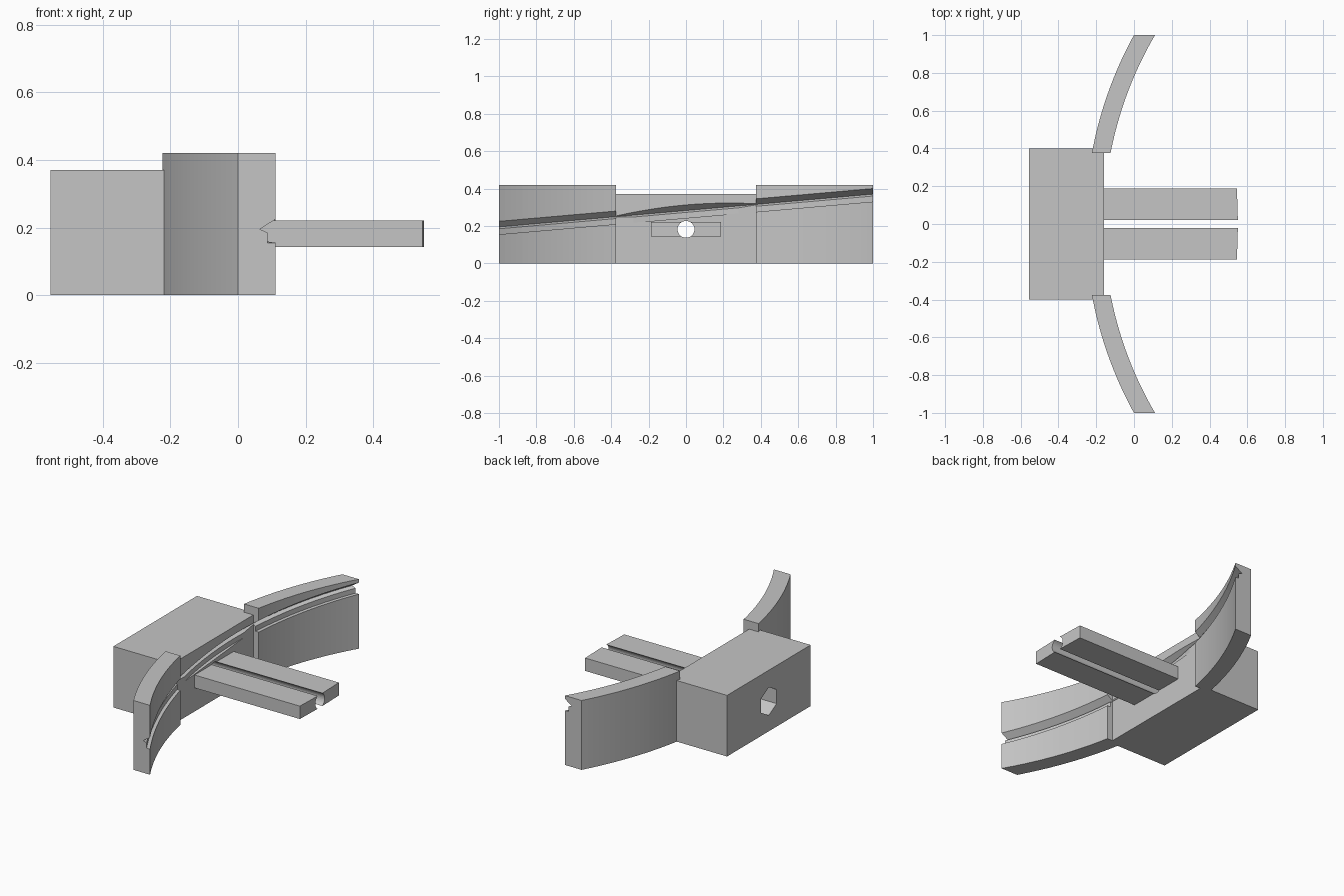
import bpy, bmesh, math
from mathutils import Matrix

if "Cube" in bpy.data.objects:
    bpy.data.objects.remove(bpy.data.objects["Cube"], do_unlink=True)

ARC_X = 1.82                 # x of the centre of the curved track
R_IN, R_OUT = 1.98, 2.077    # faces of the curved walls
SLOPE = 0.0875               # rise of the groove along y
BORE_Z = 0.182

grey = bpy.data.materials.new("plain_grey")
grey.use_nodes = True
colour = (0.56, 0.56, 0.56, 1)
grey.diffuse_color = colour
grey.node_tree.nodes["Principled BSDF"].inputs["Base Color"].default_value = colour


def finish(name, bm):
    bmesh.ops.recalc_face_normals(bm, faces=bm.faces)
    mesh = bpy.data.meshes.new(name)
    bm.to_mesh(mesh)
    bm.free()
    mesh.materials.append(grey)
    obj = bpy.data.objects.new(name, mesh)
    bpy.context.collection.objects.link(obj)
    return obj


def loft(name, rings):
    """Skin closed rings of points and cap both ends."""
    bm = bmesh.new()
    loops = [[bm.verts.new(p) for p in ring] for ring in rings]
    n = len(loops[0])
    for a, b in zip(loops, loops[1:]):
        for i in range(n):
            j = (i + 1) % n
            bm.faces.new((a[i], a[j], b[j], b[i]))
    bm.faces.new(loops[0])
    bm.faces.new(loops[-1][::-1])
    return finish(name, bm)


def prism(name, outline, z0, z1):
    return loft(name, [[(x, y, z) for x, y in outline] for z in (z0, z1)])


def sweep(name, profile, y0, y1, steps, slope=0):
    """Carry a (radius, z) profile along the arc, climbing with y."""
    rings = []
    for k in range(steps + 1):
        y = y0 + (y1 - y0) * k / steps
        rings.append([(ARC_X - math.sqrt(r * r - y * y), y, z + slope * y)
                      for r, z in profile])
    return loft(name, rings)


def rod(name, sides, radius, x0, x1, turn=0):
    """Cutter lying along x through the bore."""
    rings = []
    for x in (x0, x1):
        angles = [turn + math.tau * i / sides for i in range(sides)]
        rings.append([(x, radius * math.cos(a), BORE_Z + radius * math.sin(a))
                      for a in angles])
    return loft(name, rings)


def cut(obj, *cutters):
    bpy.context.view_layer.objects.active = obj
    for c in cutters:
        mod = obj.modifiers.new("cut", 'BOOLEAN')
        mod.operation = 'DIFFERENCE'
        mod.solver = 'EXACT'
        mod.object = c
        bpy.ops.object.modifier_apply(modifier=mod.name)


# Cutters: undercut sloping groove, round bore, hexagonal nut pocket
groove = sweep("groove_cutter",
               [(1.94, 0.3425), (2.02, 0.2825), (2.0, 0.2725),
                (2.0, 0.2425), (1.94, 0.2425)], -1.04, 1.04, 52, SLOPE)
bore = rod("bore_cutter", 32, 0.045, -0.7, 0.7)
pocket = rod("pocket_cutter", 6, 0.085, -0.7, -0.36, math.pi / 6)

# Central block
block = prism("center_block", [(-0.555, -0.4), (-0.16, -0.4),
                               (-0.16, 0.4), (-0.555, 0.4)], 0, 0.37)
cut(block, groove, bore, pocket)

# Curved walls and guide rails on both sides
for side, label in ((-1, "front"), (1, "back")):
    wall = sweep(label + "_curved_wall",
                 [(R_IN, 0), (R_OUT, 0), (R_OUT, 0.42), (R_IN, 0.42)],
                 0.375 * side, side, 20)
    cut(wall, groove)
    rail = prism(label + "_guide_rail",
                 [(-0.165, 0.018 * side), (0.55, 0.018 * side),
                  (0.545, 0.187 * side), (-0.165, 0.187 * side)], 0.143, 0.221)
    cut(rail, bore)

for cutter in (groove, bore, pocket):
    bpy.data.objects.remove(cutter, do_unlink=True)
